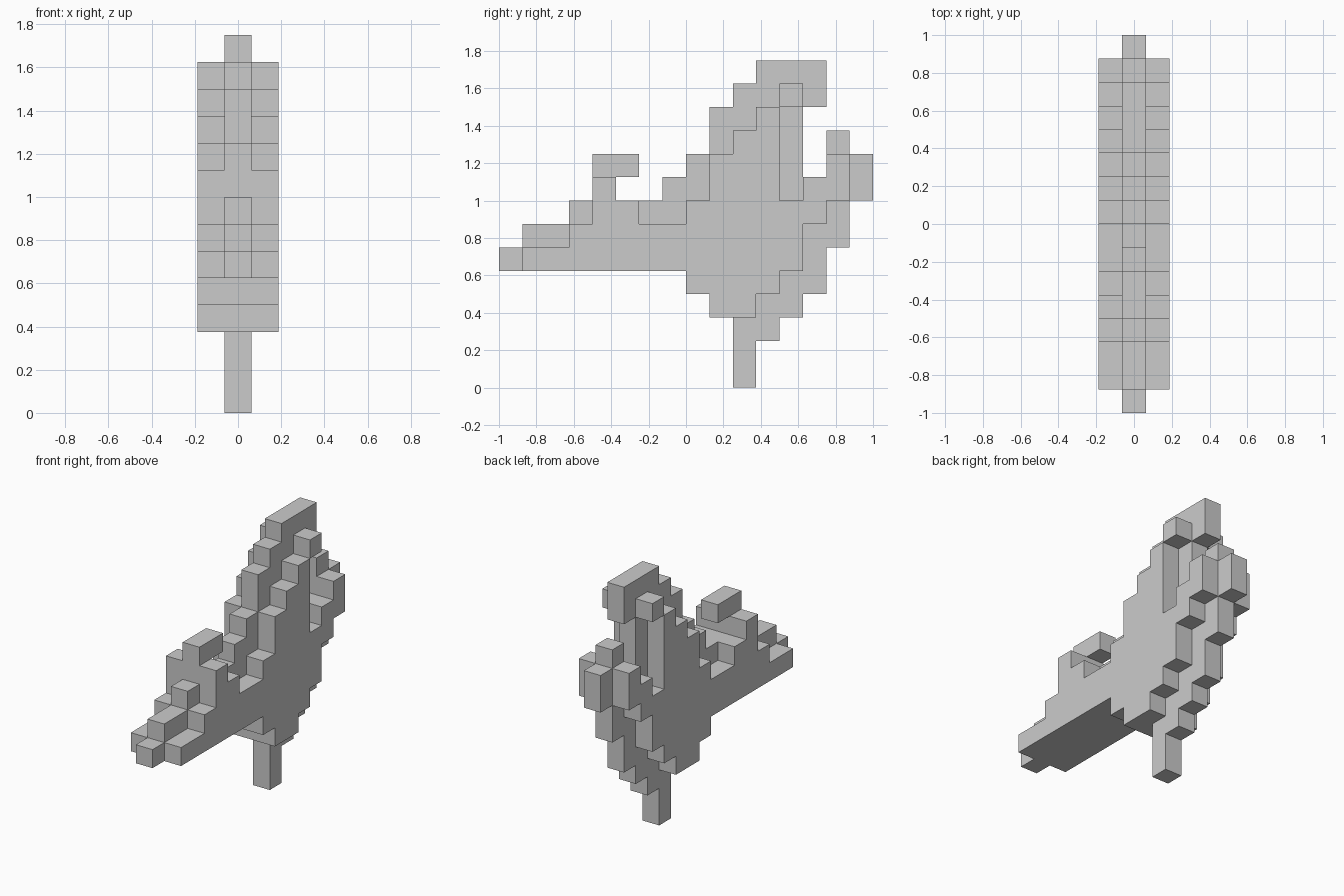
import bpy, bmesh
from mathutils import Vector

if "Cube" in bpy.data.objects:
    bpy.data.objects.remove(bpy.data.objects["Cube"])

U = 0.125  # cube size

# Each part: blocks (y0, y1, z0, z1) in cube units, for the middle slice and the mirrored side slices
PARTS = {
    "snout": {
        "mid": [(-8, -7, 5, 6), (-7, -5, 5, 7), (-5, -4, 5, 8)],
        "side": [(-7, -5, 5, 6), (-5, -4, 5, 7)]},
    "crest": {
        "mid": [(-4, -3, 8, 10), (-3, -2, 9, 10)],
        "side": [(-4, -3, 8, 9)]},
    "body": {
        "mid": [(-4, -1, 5, 8), (-1, 0, 5, 9), (0, 1, 4, 10), (1, 3, 3, 10),
                (3, 4, 2, 10), (4, 5, 3, 10)],
        "side": [(-4, -2, 5, 8), (-2, 0, 5, 7), (0, 1, 4, 8), (1, 3, 3, 10),
                 (3, 4, 4, 10), (4, 5, 5, 8)]},
    "upper_fin": {
        "mid": [(1, 2, 10, 12), (2, 3, 10, 13), (3, 5, 10, 14), (5, 6, 12, 14)],
        "side": [(2, 3, 10, 11), (3, 4, 10, 12), (4, 5, 12, 13)]},
    "tail": {
        "mid": [(5, 6, 4, 9), (6, 7, 6, 11), (7, 8, 8, 10)],
        "side": [(5, 6, 7, 9), (6, 7, 8, 10)]},
    "support_leg": {
        "mid": [(2, 3, 0, 3)],
        "side": []},
}


def cells(spec):
    """Fill the blocks with unit cells, mirroring the side slices."""
    out = set()
    for key, slices in (("mid", (0,)), ("side", (-1, 1))):
        for y0, y1, z0, z1 in spec[key]:
            out |= {(x, y, z) for x in slices
                    for y in range(y0, y1) for z in range(z0, z1)}
    return out


def build(name, own, solid):
    """Make a part's outer skin, leaving out faces hidden against other cubes."""
    bm = bmesh.new()
    for c in own:
        centre = Vector((c[0], c[1] + 0.5, c[2] + 0.5))
        for axis in range(3):
            for sign in (-1, 1):
                n = [0, 0, 0]
                n[axis] = sign
                if tuple(a + b for a, b in zip(c, n)) in solid:
                    continue
                u, v = Vector((0, 0, 0)), Vector((0, 0, 0))
                u[(axis + 1) % 3] = 0.5
                v[(axis + 2) % 3] = 0.5 * sign
                mid = centre + Vector(n) * 0.5
                bm.faces.new([bm.verts.new((mid + a * u + b * v) * U)
                              for a, b in ((-1, -1), (1, -1), (1, 1), (-1, 1))])
    bmesh.ops.remove_doubles(bm, verts=bm.verts, dist=1e-4)
    # Merge coplanar squares into clean flat faces
    bmesh.ops.dissolve_limit(bm, angle_limit=0.01, verts=bm.verts, edges=bm.edges)
    mesh = bpy.data.meshes.new(name)
    bm.to_mesh(mesh)
    bm.free()
    bpy.context.collection.objects.link(bpy.data.objects.new(name, mesh))


parts = {name: cells(spec) for name, spec in PARTS.items()}
everything = set().union(*parts.values())
for name, own in parts.items():
    build(name, own, everything)
